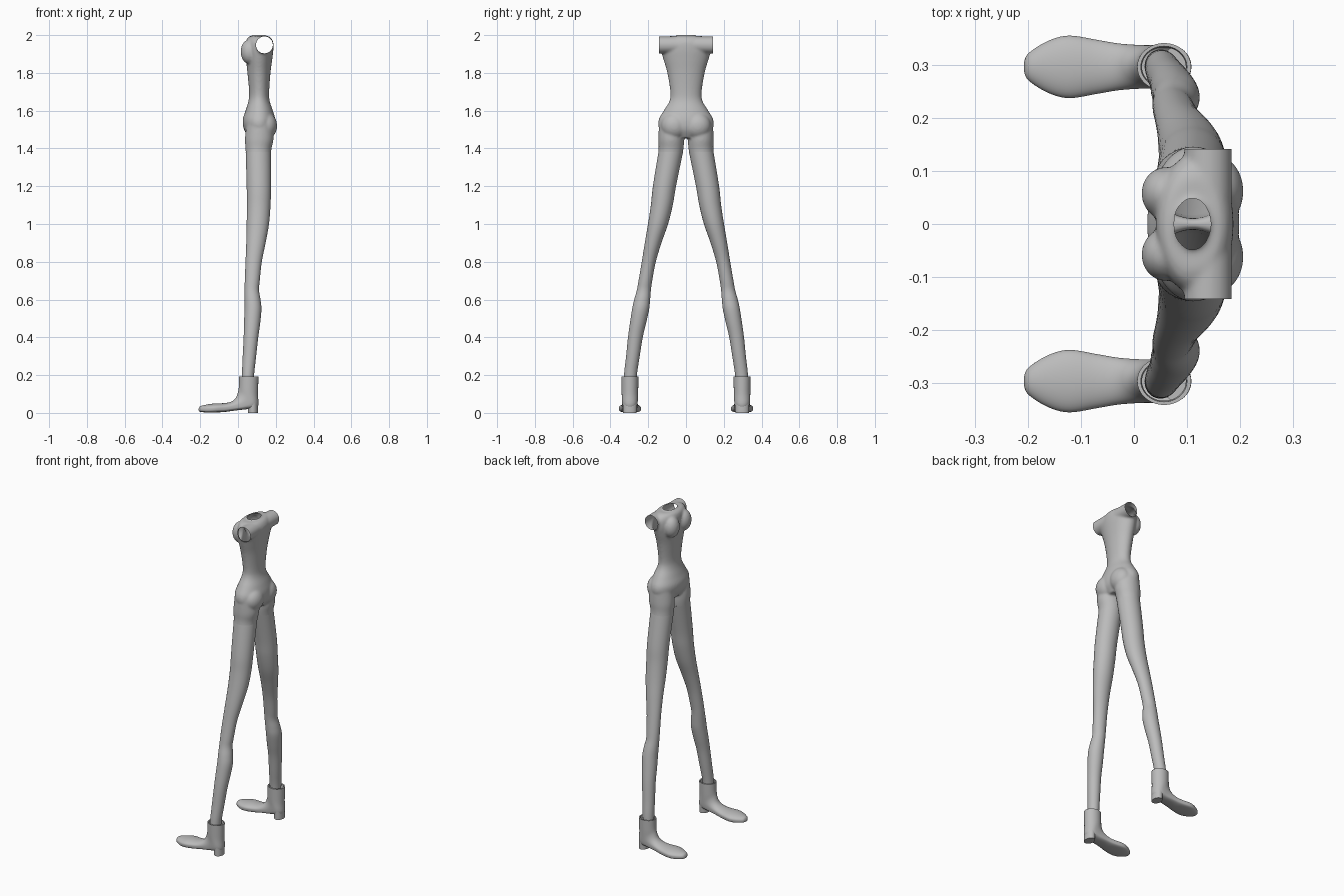
import bpy, bmesh, math
from mathutils import Matrix

if "Cube" in bpy.data.objects:
    bpy.data.objects.remove(bpy.data.objects["Cube"])

grey = bpy.data.materials.new("plain grey")
grey.diffuse_color = (0.5, 0.5, 0.5, 1)
grey.use_nodes = True
grey.node_tree.nodes["Principled BSDF"].inputs["Base Color"].default_value = grey.diffuse_color


def smooth_rings(rings, steps=5):
    """Catmull-Rom interpolation of ring parameters."""
    out = []
    for i in range(len(rings) - 1):
        p0, p1 = rings[max(i - 1, 0)], rings[i]
        p2, p3 = rings[i + 1], rings[min(i + 2, len(rings) - 1)]
        for k in range(steps):
            t = k / steps
            out.append([0.5 * (2 * b + (c - a) * t + (2 * a - 5 * b + 4 * c - d) * t * t
                               + (3 * b - a - 3 * c + d) * t ** 3)
                        for a, b, c, d in zip(p0, p1, p2, p3)])
    return out + [list(rings[-1])]


def loft(bm, rings, side=1, caps=(True, True), n=40):
    """Ring = xa, za, xb, zb (opposite points in the xz plane), y centre, half width, squareness."""
    rows = []
    for xa, za, xb, zb, yc, w, e in rings:
        row = []
        for k in range(n):
            a = 2 * math.pi * k / n
            c, s = math.cos(a), math.sin(a)
            if c < 0:
                c = -abs(c) ** e
            row.append(bm.verts.new(((xa + xb) / 2 + c * (xb - xa) / 2,
                                     side * (yc + s * w),
                                     (za + zb) / 2 + c * (zb - za) / 2)))
        rows.append(row)
    for r, q in zip(rows, rows[1:]):
        for k in range(n):
            bm.faces.new((r[k], r[(k + 1) % n], q[(k + 1) % n], q[k]))
    if caps[0]:
        bm.faces.new(rows[0])
    if caps[1]:
        bm.faces.new(rows[-1])


def flat(z, x0, x1, y, w):
    return (x1, z, x0, z, y, w, 1)


def finish(name, bm, mirror=False):
    bmesh.ops.recalc_face_normals(bm, faces=bm.faces)
    me = bpy.data.meshes.new(name)
    bm.to_mesh(me)
    bm.free()
    me.materials.append(grey)
    ob = bpy.data.objects.new(name, me)
    bpy.context.collection.objects.link(ob)
    bpy.ops.object.select_all(action='DESELECT')
    ob.select_set(True)
    bpy.context.view_layer.objects.active = ob
    if mirror:
        ob.modifiers.new("Mirror", 'MIRROR').use_axis = (False, True, False)
        bpy.ops.object.modifier_apply(modifier="Mirror")
    return ob


def shade(ob):
    bpy.context.view_layer.objects.active = ob
    ob.select_set(True)
    bpy.ops.object.shade_smooth_by_angle(angle=math.radians(40))


def ellipsoid(bm, centre, radii):
    bmesh.ops.create_uvsphere(bm, u_segments=32, v_segments=20, radius=1,
                              matrix=Matrix.Translation(centre) @ Matrix.Diagonal((*radii, 1)))


# Torso: trunk, thigh stubs, chest, seat, shoulder tube and neck fused together
bm = bmesh.new()
trunk = [flat(*r) for r in (
    (1.455, .06, .17, 0, .075), (1.50, .032, .195, 0, .138), (1.55, .025, .198, 0, .145),
    (1.60, .04, .185, 0, .118), (1.65, .055, .168, 0, .088), (1.70, .059, .165, 0, .083),
    (1.80, .05, .172, 0, .099), (1.87, .043, .181, 0, .119), (1.92, .042, .187, 0, .132),
    (1.96, .042, .187, 0, .128), (1.985, .05, .175, 0, .11), (1.995, .065, .16, 0, .085))]
loft(bm, smooth_rings(trunk))
thigh = [flat(1.53, .045, .185, .075, .068), flat(1.45, .037, .188, .078, .068),
         flat(1.38, .041, .175, .081, .065), flat(1.25, .046, .175, .106, .062)]
for s in (1, -1):
    loft(bm, smooth_rings(thigh), s)
    ellipsoid(bm, (.06, s * .058, 1.912), (.046, .05, .065))
    ellipsoid(bm, (.15, s * .062, 1.52), (.057, .07, .07))
bmesh.ops.create_cone(bm, cap_ends=True, segments=40, radius1=.045, radius2=.045, depth=.36,
                      matrix=Matrix.Translation((.14, 0, 1.948)) @ Matrix.Rotation(math.pi / 2, 4, 'X'))
loft(bm, [flat(1.95, .079, .141, 0, .045), flat(2.04, .079, .141, 0, .045)])
torso = finish("torso", bm)
rm = torso.modifiers.new("Fuse", 'REMESH')
rm.mode = 'VOXEL'
rm.voxel_size = .006
sm = torso.modifiers.new("Soften", 'SMOOTH')
sm.factor = .5
sm.iterations = 8
for m in ("Fuse", "Soften"):
    bpy.ops.object.modifier_apply(modifier=m)

# Cut the neck, arm and leg openings
bm = bmesh.new()
bm.from_mesh(torso.data)
for co, no in (((0, 0, 2.0), (0, 0, 1)), ((0, 0, 1.38), (0, 0, -1)),
               ((0, .142, 1.95), (0, 1, 0)), ((0, -.142, 1.95), (0, -1, 0))):
    geom = bm.verts[:] + bm.edges[:] + bm.faces[:]
    if abs(no[1]):  # only the shoulders are trimmed sideways
        geom = [g for g in geom
                if min(v.co.z for v in ([g] if isinstance(g, bmesh.types.BMVert) else g.verts)) > 1.8]
    bmesh.ops.bisect_plane(bm, geom=geom, plane_co=co, plane_no=no, clear_outer=True)
bm.to_mesh(torso.data)
bm.free()
torso.data.materials.clear()
torso.data.materials.append(grey)
shade(torso)

# Legs
bm = bmesh.new()
leg = [flat(*r) for r in (
    (1.38, .041, .175, .081, .065), (1.2, .046, .175, .114, .061), (1.1, .047, .172, .128, .058),
    (1.0, .046, .164, .148, .053), (.9, .044, .146, .174, .044), (.8, .04, .126, .197, .037),
    (.7, .036, .115, .215, .036), (.65, .035, .111, .223, .037), (.6, .035, .119, .232, .042),
    (.55, .035, .124, .240, .045), (.48, .032, .118, .253, .043), (.4, .03, .107, .268, .039),
    (.3, .025, .096, .281, .036), (.2, .021, .085, .294, .034), (.1, .02, .08, .298, .032))]
loft(bm, smooth_rings(leg), caps=(False, False))
shade(finish("legs", bm, mirror=True))

# Boots with a rim folded into the open shaft
Y = .297
boot = [(-.208, .013, -.208, .022, Y, .008, .6), (-.2, .006, -.198, .036, Y, .026, .5),
        (-.165, .002, -.16, .045, Y, .049, .4), (-.125, .002, -.12, .05, Y, .059, .4),
        (-.07, .005, -.07, .052, Y, .051, .4), (-.02, .012, -.035, .06, Y, .044, .4),
        (.05, .02, -.012, .08, Y, .041, .45), (.104, .03, 0, .11, Y, .042, .7),
        (.106, .1, .005, .142, Y, .044, 1), (.108, .192, .006, .192, Y, .045, 1)]
rim = [(.1, .192, .013, .192, Y, .039, 1), (.098, .13, .015, .13, Y, .037, 1)]
bm = bmesh.new()
loft(bm, smooth_rings(boot) + rim, caps=(True, False))
shade(finish("boots", bm, mirror=True))

# Heels
bm = bmesh.new()
loft(bm, [flat(0, .052, .106, Y, .036), flat(.06, .052, .105, Y, .038)])
shade(finish("heels", bm, mirror=True))
